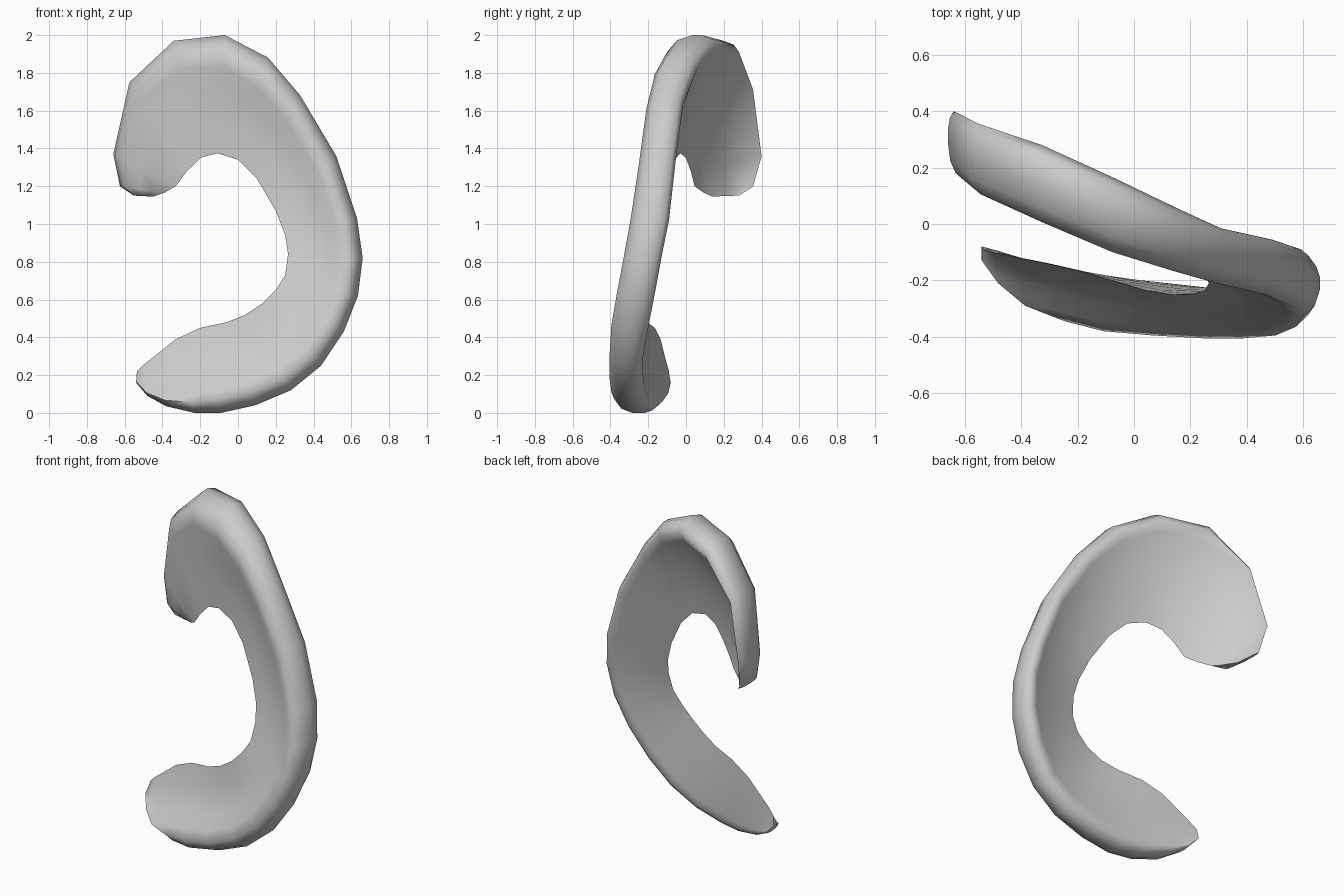
import bpy, bmesh, math

# Outer rim stations: x, z, front y, back y
RIM = [(-.55, 1.15, .16, .28), (-.625, 1.20, .18, .355), (-.66, 1.37, .18, .40),
       (-.575, 1.75, .105, .355), (-.34, 1.97, .005, .28), (-.07, 2.0, -.10, .165),
       (.16, 1.88, -.165, .06), (.33, 1.68, -.21, -.015), (.52, 1.36, -.25, -.055),
       (.63, 1.03, -.295, -.09), (.66, .82, -.33, -.13), (.635, .62, -.365, -.165),
       (.56, .43, -.395, -.20), (.44, .25, -.405, -.23), (.28, .12, -.405, -.225),
       (.09, .04, -.395, -.205), (-.09, 0, -.38, -.19), (-.23, 0, -.345, -.16),
       (-.38, .035, -.29, -.125), (-.48, .09, -.21, -.095), (-.54, .16, -.13, -.08)]

# Thin inner edge stations: x, y, z
INNER = [(-.45, .14, 1.145), (-.39, .095, 1.165), (-.33, .045, 1.20), (-.27, .025, 1.28),
         (-.20, .0, 1.35), (-.11, -.03, 1.375), (0, -.06, 1.34), (.10, -.095, 1.24),
         (.20, -.145, 1.07), (.25, -.18, .94), (.265, -.21, .84), (.25, -.235, .73),
         (.20, -.25, .65), (.13, -.25, .58), (.04, -.235, .52), (-.06, -.205, .48),
         (-.20, -.165, .45), (-.33, -.135, .39), (-.43, -.115, .31), (-.50, -.10, .255),
         (-.535, -.09, .22)]

# Wedge section: position from inner edge to rim, blend from edge y to rim y, rim depth
SECTION = [(0, 0, 0), (.25, .17, 0), (.55, .49, 0), (.76, .85, 0), (.87, 1, 0), (.96, 1, .2),
           (1, 1, .5), (1, 1, .7), (.965, 1, .9), (.90, 1, 1), (.81, .82, 1),
           (.55, .46, 1), (.25, .15, 1)]


def section_ring(bm, i):
    rx, rz, yf, yb = RIM[i]
    ix, iy, iz = INNER[i]
    # The rim rounding is tight at both ends and broad along the front
    tight = min(.35 + .15 * i, .5 + .2 * (len(RIM) - 1 - i))
    ring = []
    for s, k, d in SECTION:
        if s > .7:
            s = 1 - (1 - s) * min(tight, 1.25 if d < .5 else 1)
        y_rim = yf + (yb - yf) * d
        ring.append(bm.verts.new((ix + (rx - ix) * s, iy + (y_rim - iy) * k,
                                  iz + (rz - iz) * s)))
    return ring


# Curved wedge band
bm = bmesh.new()
rings = [section_ring(bm, i) for i in range(len(RIM))]
n = len(SECTION)
for a, b in zip(rings, rings[1:]):
    for j in range(n):
        bm.faces.new((a[j], a[(j + 1) % n], b[(j + 1) % n], b[j]))

# Closed ends, built as strips across the wedge
for ring in (rings[0], rings[-1]):
    bm.faces.new((ring[0], ring[1], ring[-1]))
    for j in range(1, n // 2):
        bm.faces.new((ring[j], ring[j + 1], ring[n - j - 1], ring[n - j]))
bmesh.ops.recalc_face_normals(bm, faces=bm.faces[:])

mesh = bpy.data.meshes.new("crescent_wedge")
bm.to_mesh(mesh)
bm.free()
band = bpy.data.objects.new("crescent_wedge", mesh)
bpy.context.collection.objects.link(band)

grey = bpy.data.materials.new("light_grey")
grey.diffuse_color = (.6, .6, .6, 1)
mesh.materials.append(grey)

bpy.context.view_layer.objects.active = band
band.select_set(True)
bpy.ops.object.shade_smooth_by_angle(angle=math.radians(70))
